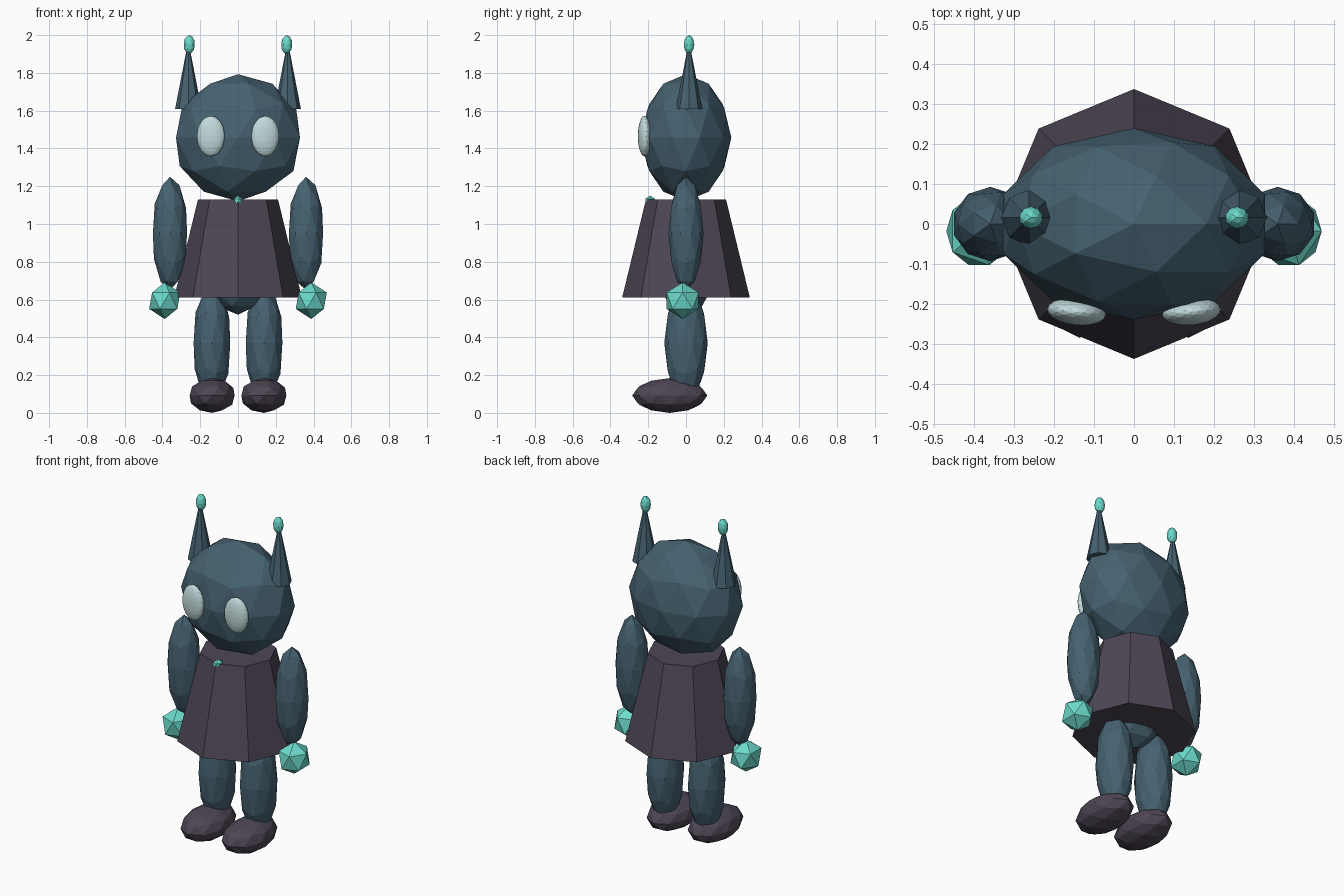
import bpy
import math

if "Cube" in bpy.data.objects:
    bpy.data.objects.remove(bpy.data.objects["Cube"], do_unlink=True)


def make_material(name, rgb):
    mat = bpy.data.materials.new(name)
    mat.use_nodes = True
    mat.diffuse_color = (*rgb, 1)
    mat.node_tree.nodes["Principled BSDF"].inputs["Base Color"].default_value = (*rgb, 1)
    return mat


skin = make_material("slate blue", (0.061, 0.122, 0.165))
cloth = make_material("dusky purple", (0.076, 0.061, 0.089))
gem = make_material("teal", (0.15, 0.70, 0.60))
pale = make_material("pale eye", (0.54, 0.70, 0.71))


def finish(name, mat):
    obj = bpy.context.object
    obj.name = name
    obj.data.name = name
    obj.data.materials.append(mat)
    return obj


def ball(name, mat, centre, radii, detail=2, turn=0):
    """Faceted ellipsoid."""
    bpy.ops.mesh.primitive_ico_sphere_add(
        subdivisions=detail, radius=1, location=centre, rotation=(0, 0, turn))
    bpy.context.object.scale = radii
    return finish(name, mat)


def cone(name, mat, x, y, bottom, top, r_bottom, r_top):
    """Eight-sided cone or frustum between two heights."""
    bpy.ops.mesh.primitive_cone_add(
        vertices=8, radius1=r_bottom, radius2=r_top, depth=top - bottom,
        location=(x, y, (bottom + top) / 2))
    return finish(name, mat)


# Trunk and head
ball("head", skin, (0, 0, 1.457), (0.345, 0.24, 0.336))
ball("torso", skin, (0, 0, 0.82), (0.21, 0.17, 0.30))
cone("robe", cloth, 0, 0, 0.61, 1.13, 0.338, 0.212)
ball("clasp", gem, (0, -0.19, 1.12), (0.03, 0.03, 0.03), detail=1)

# Paired parts
for side, s in (("left", 1), ("right", -1)):
    ball(side + "_eye", pale, (s * 0.144, -0.22, 1.465), (0.074, 0.034, 0.107),
         detail=3, turn=s * math.radians(6))
    cone(side + "_horn", skin, s * 0.263, 0.016, 1.61, 1.97, 0.07, 0)
    ball(side + "_horn_tip", gem, (s * 0.258, 0.016, 1.95), (0.03, 0.028, 0.05))
    ball(side + "_arm", skin, (s * 0.36, 0, 0.95), (0.095, 0.093, 0.30))
    ball(side + "_hand", gem, (s * 0.388, -0.018, 0.594), (0.092, 0.1, 0.097), detail=1)
    ball(side + "_leg", skin, (s * 0.138, 0, 0.37), (0.102, 0.115, 0.31))
    ball(side + "_shoe", cloth, (s * 0.137, -0.086, 0.092), (0.125, 0.199, 0.092))
